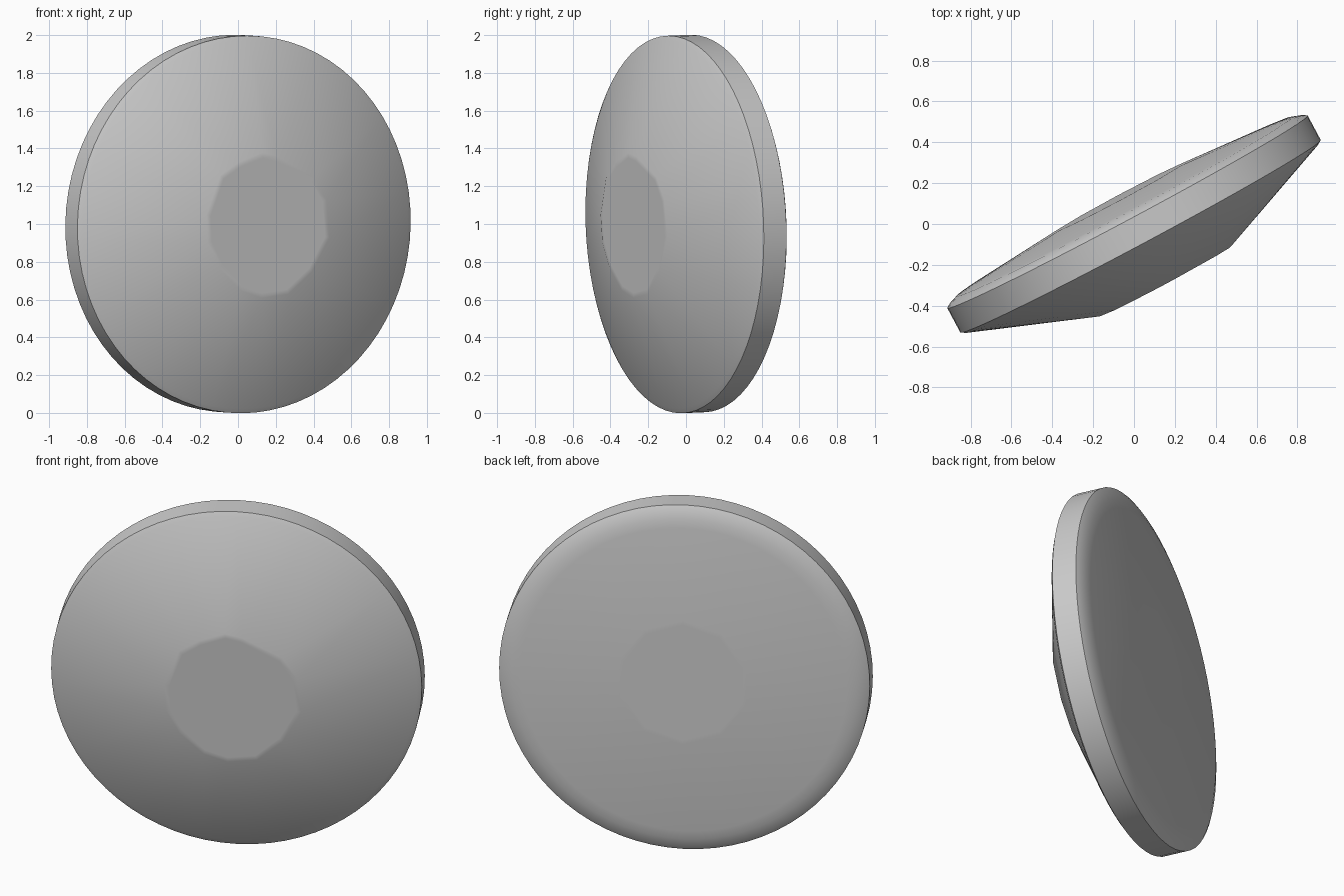
import bpy, bmesh
from math import cos, sin, pi, tau, atan2, radians
from mathutils import Vector, Matrix

cube = bpy.data.objects.get("Cube")
if cube:
    bpy.data.objects.remove(cube, do_unlink=True)

SEG = 72
HALF = 0.068    # half the rim thickness

grey = bpy.data.materials.new("plain_grey")
grey.use_nodes = True
grey.diffuse_color = (0.6, 0.6, 0.6, 1)
grey.node_tree.nodes["Principled BSDF"].inputs["Base Color"].default_value = (0.6, 0.6, 0.6, 1)

bm = bmesh.new()


def circle(r, h):
    return [bm.verts.new((r * cos(tau * i / SEG), r * sin(tau * i / SEG), h)) for i in range(SEG)]


def band(a, b):
    n = len(a)
    for i in range(n):
        j = (i + 1) % n
        bm.faces.new((a[i], a[j], b[j], b[i]))


def fan(ring, corners):
    """Join a fine ring to a coarse outline with triangles fanning from each corner."""
    def nearest(v):
        d = v.co.xy.normalized()
        return max(range(len(corners)), key=lambda k: corners[k].co.xy.normalized().dot(d))
    near = [nearest(v) for v in ring]
    n = len(corners)
    for i in range(SEG):
        j = (i + 1) % SEG
        k = near[i]
        bm.faces.new((ring[i], ring[j], corners[k]))
        while k != near[j]:
            m = (k + 1) % n
            bm.faces.new((ring[j], corners[m], corners[k]))
            k = m


def cap(corners):
    """Flat facet with a narrow border that keeps its shading flat."""
    inner = [bm.verts.new((v.co.x * 0.93, v.co.y * 0.93, v.co.z)) for v in corners]
    band(corners, inner)
    bm.faces.new(inner)


# Rim band
front_edge = circle(1, HALF)
back_edge = circle(1, -HALF)
band(back_edge, front_edge)

# Front cone rising to an irregular flat facet
front_lip = circle(0.975, HALF + 0.014)
band(front_edge, front_lip)
outline = [(0.38, -0.06), (0.36, 0.14), (0.28, 0.26), (0.06, 0.37), (-0.03, 0.39),
           (-0.17, 0.34), (-0.28, 0.27), (-0.36, 0.06), (-0.35, -0.09), (-0.28, -0.22),
           (-0.15, -0.34), (-0.02, -0.38), (0.14, -0.36), (0.28, -0.24)]
facet = [bm.verts.new((x, y, HALF + 0.25)) for x, y in outline]
fan(front_lip, facet)
cap(facet)

# Back: rounded shoulder and shallow dome with a small facet
rings = [back_edge] + [circle(r, -HALF - h) for r, h in
                       ((0.98, 0.012), (0.93, 0.03), (0.88, 0.036))]
for a, b in zip(rings, rings[1:]):
    band(a, b)
back_facet = [bm.verts.new((0.36 * cos(tau * (i + 0.5) / 10), 0.36 * sin(tau * (i + 0.5) / 10),
                            -HALF - 0.08)) for i in range(10)]
fan(rings[-1], back_facet)
cap(back_facet)

bmesh.ops.recalc_face_normals(bm, faces=bm.faces)

# Stand the disc upright, turned and leaning slightly forward
n = Vector((0.471, -0.882, -0.037)).normalized()
u = Vector((0.882, 0.471, 0)).normalized()
v = n.cross(u)
bm.transform(Matrix.Translation((0, 0, 1)) @ Matrix((u, v, n)).transposed().to_4x4())

mesh = bpy.data.meshes.new("faceted_disc")
bm.to_mesh(mesh)
bm.free()
mesh.materials.append(grey)
disc = bpy.data.objects.new("faceted_disc", mesh)
bpy.context.collection.objects.link(disc)
bpy.ops.object.select_all(action='DESELECT')
disc.select_set(True)
bpy.context.view_layer.objects.active = disc
bpy.ops.object.shade_smooth_by_angle(angle=radians(35))
